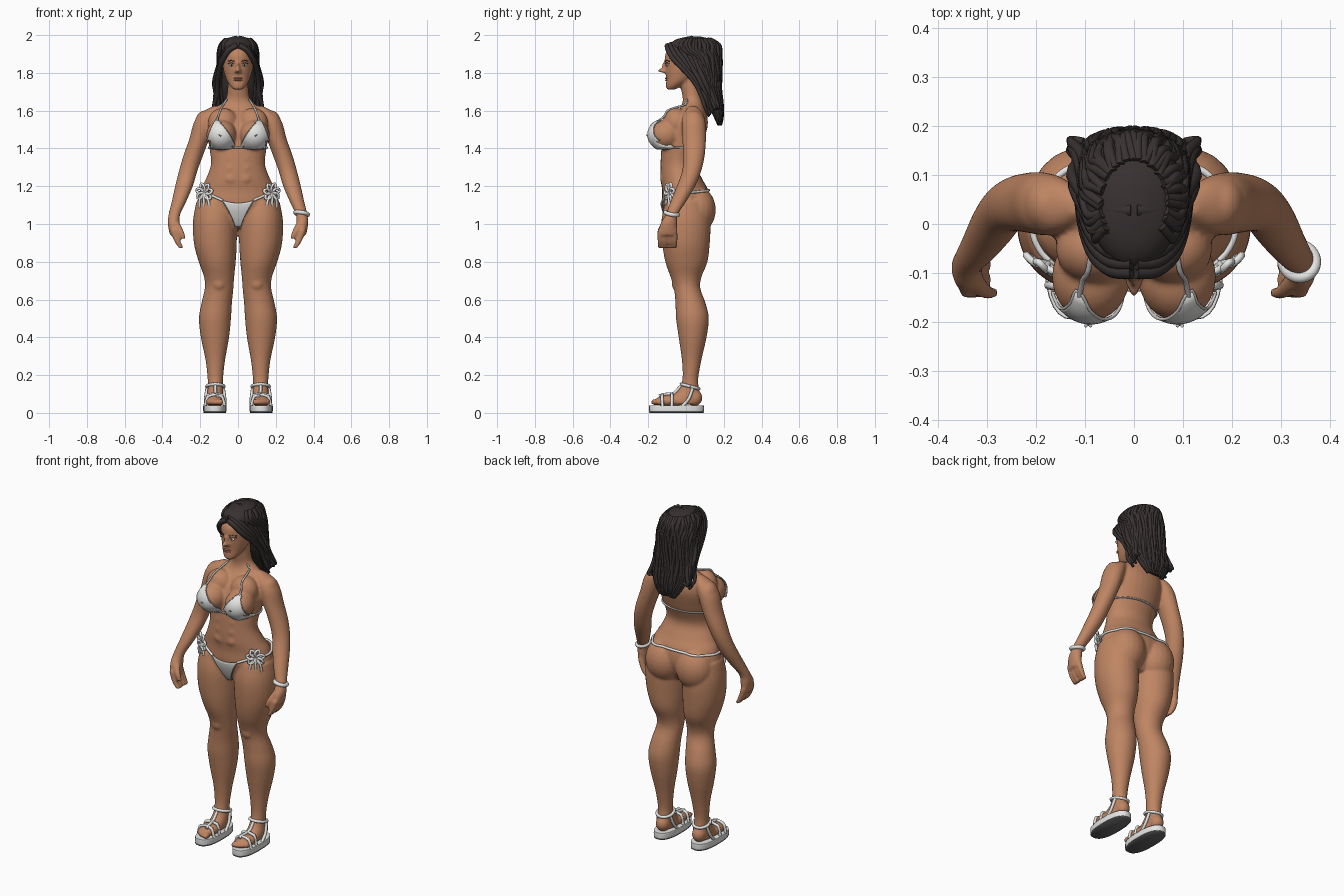
import bpy, bmesh, math, random
from mathutils import Vector, Matrix
from mathutils.bvhtree import BVHTree

random.seed(4)
if "Cube" in bpy.data.objects:
    bpy.data.objects.remove(bpy.data.objects["Cube"], do_unlink=True)

def material(name, *rgb):
    mat = bpy.data.materials.new(name)
    mat.use_nodes = True
    mat.diffuse_color = (*rgb, 1)
    mat.node_tree.nodes["Principled BSDF"].inputs["Base Color"].default_value = (*rgb, 1)
    return mat

SKIN, HAIR = material("warm skin", .52, .235, .125), material("dark hair", .04, .031, .031)
WHITE, TRIM = material("white cloth", .78, .78, .77), material("grey trim", .55, .53, .51)
LIPS, IRIS = material("lips", .44, .17, .12), material("dark iris", .06, .03, .015)
OUTSOLE = material("dark outsole", .12, .12, .12)
PAIR = (1, -1)

def spline(rows, steps=4):
    """Smooth interpolation through rows of any length."""
    out = []
    for i in range(len(rows) - 1):
        near = [rows[min(max(i + k, 0), len(rows) - 1)] for k in (-1, 0, 1, 2)]
        for t in (s / steps for s in range(steps)):
            out.append([b + t / 2 * (c - a + t * (2*a - 5*b + 4*c - d + t * (3*(b - c) + d - a)))
                        for a, b, c, d in zip(*near)])
    return out + [list(rows[-1])]

def loft(bm, rows, sides=(1,), power=1, count=28):
    """Stack of level ovals, each row being z, x, y, half width, half depth."""
    def bend(v):
        return math.copysign(abs(v) ** power, v)
    turns = [k / count * math.tau for k in range(count)]
    for side in sides:
        rings = [[bm.verts.new((side * (x + rx * bend(math.cos(a))), y + ry * bend(math.sin(a)), z))
                  for a in turns] for z, x, y, rx, ry in spline(rows)]
        for low, high in zip(rings, rings[1:]):
            for k in range(count):
                bm.faces.new((low[k - 1], low[k], high[k], high[k - 1]))
        bm.faces.new(rings[0])
        bm.faces.new(rings[-1])

def ball(bm, place, size, sides=PAIR):
    for side in sides:
        spot = Vector((side * place[0], place[1], place[2]))
        bmesh.ops.create_uvsphere(bm, u_segments=20, v_segments=14, radius=1,
                                  matrix=Matrix.LocRotScale(spot, None, Vector(size)))

def add(name, mesh, mat, sharp=180):
    mesh.materials.clear()
    mesh.materials.append(mat)
    mesh.shade_smooth()
    mesh.set_sharp_from_angle(angle=math.radians(sharp))
    ob = bpy.data.objects.new(name, mesh)
    bpy.context.scene.collection.objects.link(ob)
    return ob

def finish(name, bm, mat, sharp=180):
    bmesh.ops.recalc_face_normals(bm, faces=bm.faces)
    mesh = bpy.data.meshes.new(name)
    bm.to_mesh(mesh)
    bm.free()
    return add(name, mesh, mat, sharp)

def baked(ob):
    """Mesh of an object with its modifiers or bevel, replacing the object."""
    mesh = bpy.data.meshes.new_from_object(ob.evaluated_get(bpy.context.evaluated_depsgraph_get()))
    bpy.data.objects.remove(ob, do_unlink=True)
    return mesh

def cords(name, paths, radius, mat, taper=0):
    data = bpy.data.curves.new(name, "CURVE")
    data.dimensions = "3D"
    data.bevel_depth, data.bevel_resolution, data.use_fill_caps = radius, 2, True
    for path in paths:
        pts = spline([tuple(p) for p in path], 3)
        line = data.splines.new("POLY")
        line.points.add(len(pts) - 1)
        for k, p in enumerate(pts):
            line.points[k].co = (*p, 1)
            line.points[k].radius = 1 - taper * (k / len(pts)) ** 3
    tmp = bpy.data.objects.new(name + "_path", data)
    bpy.context.scene.collection.objects.link(tmp)
    return add(name, baked(tmp), mat, 60)

def both(paths):
    return [[(s * p[0], p[1], p[2]) for p in path] for path in paths for s in PAIR]

# Body: torso, legs, arms, fingers, thumb and head fused into one skin
bm = bmesh.new()
loft(bm, [(.98, 0, 0, .05, .07), (1.03, 0, 0, .14, .1), (1.1, 0, 0, .21, .125), (1.18, 0, -.005, .2, .122),
          (1.24, 0, -.025, .17, .11), (1.32, 0, -.04, .143, .095), (1.42, 0, -.02, .155, .108),
          (1.52, 0, .005, .17, .11), (1.58, 0, .025, .155, .085), (1.62, 0, .035, .11, .062),
          (1.66, 0, .035, .066, .052), (1.72, 0, .025, .055, .052), (1.8, 0, .02, .053, .055)])
loft(bm, [(.045, .122, -.03, .045, .1), (.08, .122, -.01, .045, .082), (.12, .12, .015, .041, .055),
          (.18, .12, .023, .041, .042), (.28, .12, .03, .052, .052), (.4, .122, .035, .075, .074),
          (.5, .122, .034, .085, .087), (.58, .113, .024, .081, .08), (.66, .1, .006, .076, .07),
          (.72, .1, 0, .08, .082), (.8, .11, .002, .098, .112), (.9, .12, 0, .114, .126),
          (1.02, .122, 0, .116, .13), (1.12, .12, 0, .1, .11)], PAIR)
loft(bm, [(.94, .338, -.098, .022, .048), (1, .341, -.092, .031, .045), (1.05, .337, -.075, .031, .033),
          (1.12, .312, -.04, .039, .042), (1.2, .286, 0, .047, .049), (1.28, .264, .03, .049, .051),
          (1.36, .238, .042, .052, .057), (1.45, .205, .043, .053, .063), (1.54, .176, .04, .057, .063),
          (1.59, .148, .038, .045, .048), (1.625, .115, .036, .016, .018)], PAIR)
for y in (-.137, -.111, -.085, -.059):
    loft(bm, [(.87, .298, y, .013, .011), (.91, .322, y, .017, .0145), (.97, .342, y, .017, .0145)], PAIR)
loft(bm, [(.922, .288, -.14, .013, .012), (.96, .303, -.138, .017, .015), (1.01, .33, -.11, .02, .02)], PAIR)
loft(bm, [(1.712, 0, -.08, .025, .024), (1.735, 0, -.06, .046, .046), (1.77, 0, -.03, .064, .075),
          (1.83, 0, 0, .08, .11), (1.9, 0, .02, .083, .13), (1.95, 0, .03, .06, .1)])
# Nose, breasts, chest, glutes, shoulders, knees, feet, toes and belly muscles
for spot, size in (((0, -.118, 1.812), (.014, .034, .012)), ((0, -.108, 1.832), (.009, .022, .03)),
                   ((.011, -.112, 1.807), (.009, .018, .008)), ((.088, -.108, 1.472), (.08, .09, .08)),
                   ((.08, -.052, 1.535), (.08, .07, .08)), ((.1, .055, 1.075), (.11, .103, .125)),
                   ((.18, .04, 1.53), (.048, .06, .07)), ((.1, -.052, .685), (.034, .024, .037)),
                   ((.122, -.085, .064), (.052, .078, .032)), ((.12, .045, .08), (.04, .042, .045))):
    ball(bm, spot, size)
for k in range(5):
    ball(bm, (.09 + .017 * k, -.163 + .002 * k * k, .057), (.012, .026, .017))
for k in range(3):
    ball(bm, (.035, -.113 + .003 * k, 1.24 + .055 * k), (.04, .025, .032))
body = finish("skin_parts", bm, SKIN)
remesh = body.modifiers.new("fuse", "REMESH")
remesh.mode, remesh.voxel_size = "VOXEL", .007
soften = body.modifiers.new("soften", "SMOOTH")
soften.factor, soften.iterations = .5, 8
body = add("body", baked(body), SKIN)
probe = bmesh.new()
probe.from_mesh(body.data)
tree = BVHTree.FromBMesh(probe)
probe.free()

def drape(start, way, lift):
    hit, normal = tree.ray_cast(Vector(start), Vector(way))[:2]
    if hit is None:
        hit, normal = tree.find_nearest(Vector(start))[:2]
    return hit + normal * lift

def front(x, z, lift=.005):
    return drape((x, -1, z), (0, 1, 0), lift)

def around(degrees, z):
    a = math.radians(degrees)
    return drape((0, 0, z), (math.cos(a), math.sin(a), 0), .004)

def patch(name, shape, sides, n=14):
    """Thin cloth laid on the body from the front."""
    bm = bmesh.new()
    for side in sides:
        grid = [[bm.verts.new(front(*shape(j / n, i / n), .007) * Vector((1, 1, 1)))
                 for j in range(n + 1)] for i in range(n + 1)]
        for v in sum(grid, []):
            v.co.x *= side
        for i in range(n):
            for j in range(n):
                bm.faces.new((grid[i][j], grid[i][j + 1], grid[i + 1][j + 1], grid[i + 1][j]))
    inner = [v for v in bm.verts if not v.is_boundary]
    for _ in range(3):
        bmesh.ops.smooth_vert(bm, verts=inner, factor=.5, use_axis_x=True, use_axis_y=True, use_axis_z=True)
    thick = finish(name, bm, WHITE).modifiers.new("thickness", "SOLIDIFY")
    thick.thickness, thick.offset = .006, 0

# Face details
for name, mat, size in (("eye_whites", WHITE, (.015, .006, .007)), ("irises", IRIS, (.006, .009, .006))):
    bm = bmesh.new()
    ball(bm, front(.034, 1.842, 0), size)
    finish(name, bm, mat)
bm = bmesh.new()
for z in (1.762, 1.771):
    ball(bm, (0, front(0, z, 0).y + .002, z), (.023, .008, .0055), (1,))
finish("lips", bm, LIPS)
for name, z, radius in (("eyebrows", 1.861, .0025), ("upper_lashes", 1.849, .0015)):
    cords(name, both([[front(.018 + .011 * k, z + .004 * math.sin(k), .002) for k in range(4)]]), radius, HAIR)

# Hair mass, back strands and locks swept aside from a centre parting
hair_rows = [(1.992, 0, .045, .025, .035), (1.978, 0, .04, .065, .09), (1.95, 0, .045, .092, .13),
             (1.915, 0, .056, .102, .128), (1.88, 0, .085, .105, .1), (1.8, 0, .105, .106, .08),
             (1.72, 0, .12, .108, .063), (1.64, 0, .15, .104, .042), (1.58, 0, .168, .082, .026),
             (1.535, 0, .175, .05, .012)]
bm = bmesh.new()
loft(bm, hair_rows)
finish("hair_mass", bm, HAIR)
strands, locks = [], []
for k in range(38):
    turn, phase = math.radians(-35 + 250 * k / 37), random.uniform(0, math.tau)
    strands.append([])
    for i, (z, x, y, rx, ry) in enumerate(hair_rows[1:]):
        a = turn + .09 * math.sin(i * 1.5 + phase)
        strands[-1].append((rx * math.cos(a), y + ry * math.sin(a), z - random.uniform(0, .012) * (i > 4)))
for k in range(8):
    wave = [random.uniform(-.014, .014) for _ in range(4)]
    locks.append([(.004, -.098 + .018 * k, 1.945 + .0055 * k), (.045, -.095 + .018 * k, 1.922 + .007 * k),
                  (.078, -.068 + .018 * k, 1.875 + .01 * k), (.099, -.015 + .014 * k, 1.82 + .006 * k),
                  (.112 + wave[0], .045 + .011 * k, 1.75), (.108 + wave[1], .08 + .01 * k, 1.68),
                  (.118 + wave[2], .1 + .01 * k, 1.62), (.108 + wave[3], .12 + .007 * k, 1.57 + .008 * k)])
cords("hair_strands", strands, .01, HAIR, .6)
cords("side_locks", both(locks), .0145, HAIR, .6)

# Swim top: cups, trim, neck straps and back band
def cup(u, v):
    inner, outer = .018 + .085 * v ** 1.5, .16 - .044 * v ** 2
    return inner + (outer - inner) * u, 1.402 + .14 * v

patch("top_cups", cup, PAIR)
steps = [k / 10 for k in range(11)]
edge = [cup(0, v) for v in steps] + [cup(1, v) for v in reversed(steps)] + [cup(0, 0)]
cords("cup_trim", both([[front(x, z, .007) for x, z in edge]]), .0035, TRIM)
strap = [(.11, 1.54), (.103, 1.57), (.092, 1.6), (.075, 1.63), (.055, 1.66)]
cords("neck_straps", both([[front(x, z) for x, z in strap]]), .0055, TRIM)
cords("back_band", [[around(a, 1.405) for a in range(-90, 271, 10)]], .005, TRIM)

# Swim bottom: front panel, waist string and side bows
def panel(u, v):
    w = 2 * u - 1
    return w * (.014 + .068 * v ** 1.35), .99 + .122 * v + .014 * v * w * w

patch("bottom_panel", panel, (1,))
cords("panel_trim", both([[front(*panel(1, v), .007) for v in steps]]), .0035, TRIM)
cords("hip_strings", both([[front(.08 + .018 * k, 1.125 + .008 * k, .006) for k in range(6)]]), .007, WHITE)
cords("waist_string", [[around(a, 1.165 + .012 * math.sin(math.radians(a))) for a in range(-24, 205, 6)]],
      .007, WHITE)
knot = front(.167, 1.165, .012)
across, up, out = Vector((.85, .5, 0)), Vector((0, 0, 1)), Vector((.4, -.7, 0))
bows = []
for a in map(math.radians, (-35, 15, 70, 120, 170, 220)):
    ray, wide = across * math.cos(a) + up * math.sin(a), up * math.cos(a) - across * math.sin(a)
    bows.append([knot, knot + ray * .028 + wide * .014 + out * .015, knot + ray * .05 + out * .008,
                 knot + ray * .028 - wide * .014 + out * .01, knot])
for lean in (across * s for s in (-.025, 0, .025)):
    bows.append([knot, knot + lean + out * .014 - up * .035, knot + lean * 1.3 + out * .006 - up * .08])
cords("side_bows", both(bows), .0075, WHITE)

# Bracelet on the left wrist
bpy.ops.mesh.primitive_torus_add(location=(.337, -.076, 1.055), rotation=(-.2, .15, 0),
                                 major_radius=.034, minor_radius=.011)
bracelet = bpy.context.object
bracelet.name = "bracelet"
bracelet.data.materials.append(WHITE)
bracelet.data.shade_smooth()

# Sandals: soles, ankle straps, centre straps, toe bands and heel straps
for name, mat, low, high in (("outsoles", OUTSOLE, 0, .006), ("soles", WHITE, .006, .04)):
    bm = bmesh.new()
    loft(bm, [(low, .123, -.05, .058, .142), (low + .003, .123, -.05, .061, .145),
              (high - .003, .123, -.05, .061, .145), (high, .123, -.05, .058, .142)], PAIR, .8)
    finish(name, bm, mat, 55)

def top(x, y):
    return drape((x, y, .16), (0, 0, -1), .005)

turns = [k / 16 * math.tau for k in range(17)]
straps = [[(.12 + .046 * math.cos(a), .022 + .047 * math.sin(a), .14 - .012 * math.sin(a)) for a in turns]]
straps.append([(.12, -.025, .145)] + [top(.12 - .002 * k, -.05 - .018 * k) for k in range(6)])
for y in (-.075, -.125):
    straps.append([(.07, y, .035)] + [top(.085 + .0125 * k, y) for k in range(7)] + [(.175, y, .035)])
for x in (.07, .172):
    straps.append([(x, -.02, .035), (x, .015, .075), (.12 + (x - .12) * .85, .035, .13)])
cords("sandal_straps", both(straps), .0085, WHITE)
